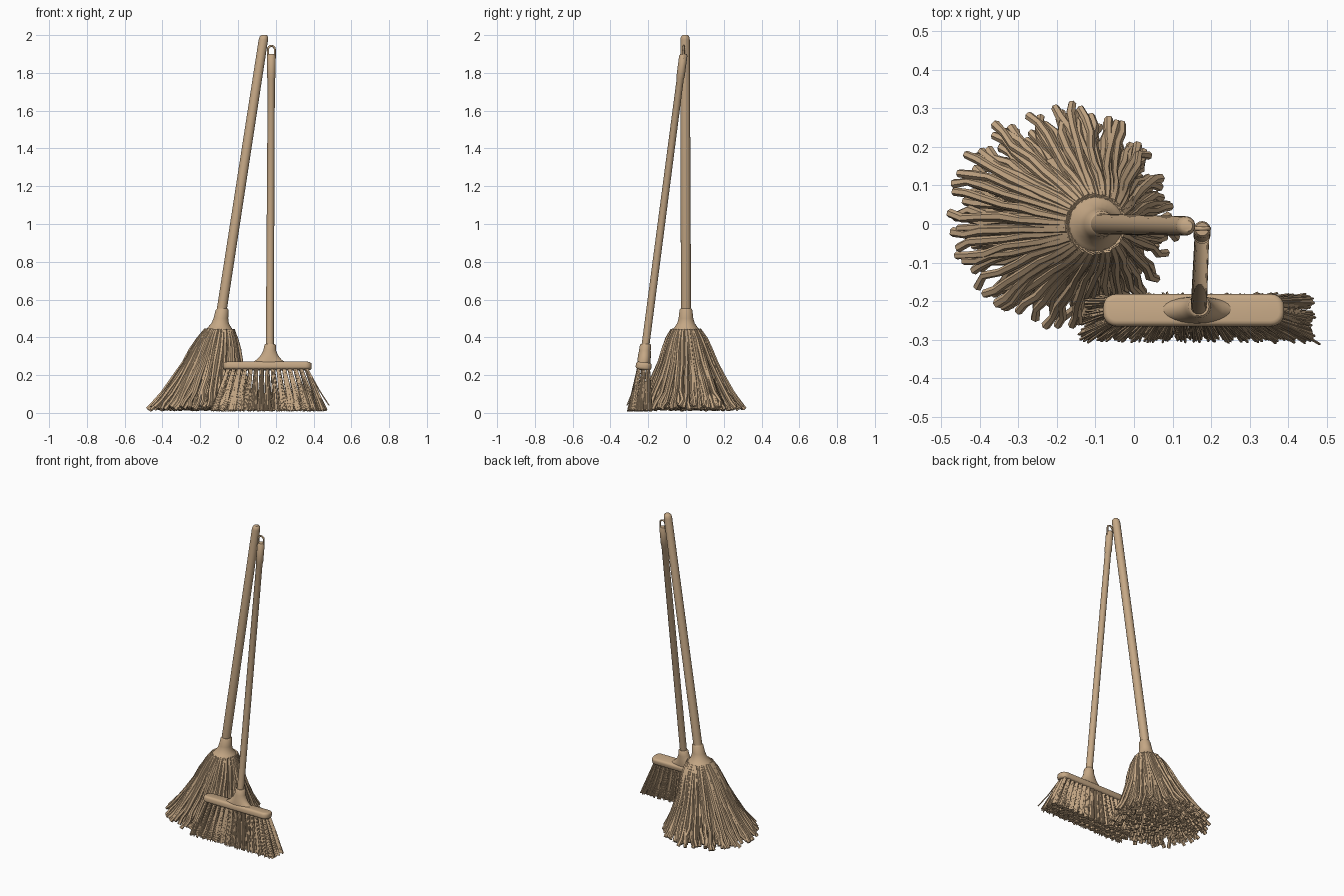
import bpy, bmesh, math, random
from mathutils import Vector, Matrix

random.seed(4)
rnd = random.uniform
if "Cube" in bpy.data.objects:
    bpy.data.objects.remove(bpy.data.objects["Cube"])

tan = bpy.data.materials.new("straw_tan")
tan.use_nodes = True
TAN = (0.56, 0.39, 0.235, 1)
tan.diffuse_color = TAN
tan.node_tree.nodes["Principled BSDF"].inputs["Base Color"].default_value = TAN


def finish(name, bm):
    bmesh.ops.recalc_face_normals(bm, faces=bm.faces)
    mesh = bpy.data.meshes.new(name)
    bm.to_mesh(mesh)
    bm.free()
    mesh.materials.append(tan)
    ob = bpy.data.objects.new(name, mesh)
    bpy.context.collection.objects.link(ob)
    bpy.ops.object.select_all(action="DESELECT")
    ob.select_set(True)
    bpy.context.view_layer.objects.active = ob
    bpy.ops.object.shade_smooth_by_angle(angle=math.radians(45))
    return ob


def loft(bm, rings, sides=24):
    """Skin level elliptical rings given as (centre, rx, ry)."""
    loops = []
    for c, rx, ry in rings:
        turn = [2 * math.pi * k / sides for k in range(sides)]
        loops.append([bm.verts.new(Vector(c) + Vector((rx * math.cos(a), ry * math.sin(a), 0)))
                      for a in turn])
    for low, high in zip(loops, loops[1:]):
        for k in range(sides):
            n = (k + 1) % sides
            bm.faces.new((low[k], low[n], high[n], high[k]))
    bm.faces.new(loops[0][::-1])
    bm.faces.new(loops[-1])


def solid(name, rings, sides=24):
    bm = bmesh.new()
    loft(bm, rings, sides)
    return finish(name, bm)


def strands(name, paths, radius, resolution):
    """Turn a list of point paths into one mesh of capped tubes."""
    data = bpy.data.curves.new(name, "CURVE")
    data.dimensions = "3D"
    data.bevel_depth = radius
    data.bevel_resolution = resolution
    data.use_fill_caps = True
    for path in paths:
        s = data.splines.new("POLY")
        s.points.add(len(path) - 1)
        for p, co in zip(s.points, path):
            p.co = (*co, 1)
            p.radius = rnd(0.85, 1.15)
    data.materials.append(tan)
    ob = bpy.data.objects.new(name, data)
    bpy.context.collection.objects.link(ob)
    bpy.ops.object.select_all(action="DESELECT")
    ob.select_set(True)
    bpy.context.view_layer.objects.active = ob
    bpy.ops.object.convert(target="MESH")
    bpy.ops.object.shade_smooth_by_angle(angle=math.radians(50))
    return bpy.context.object


def along(a, b, z):
    """Point at height z on the line a-b."""
    a, b = Vector(a), Vector(b)
    return a.lerp(b, (z - a.z) / (b.z - a.z))


# Mop handle and ferrule
MOP_LOW, MOP_TOP = (-0.093, 0, 0.5), (0.138, -0.005, 2.0)
solid("mop_handle", [(along(MOP_LOW, MOP_TOP, z), r, r) for z, r in
                     ((0.5, 0.027), (1.975, 0.025), (1.992, 0.022), (2.0, 0.014))])
solid("mop_ferrule", [(along((-0.103, 0, 0.42), MOP_TOP, z), r, r) for z, r in
                      ((0.40, 0.096), (0.43, 0.084), (0.452, 0.062), (0.475, 0.046),
                       (0.50, 0.039), (0.545, 0.034), (0.553, 0.028))])

# Mop head: bell-shaped core under many loose strands
BELL = [(0.44, 0.072), (0.39, 0.102), (0.33, 0.128), (0.26, 0.152),
        (0.18, 0.190), (0.10, 0.232), (0.05, 0.264), (0.015, 0.290)]


def mop_axis(z):
    return along((-0.19, 0.02, 0), (-0.1, 0, 0.44), z)


solid("mop_core", [(mop_axis(z), r * 0.9, r * 0.9) for z, r in BELL[:5]], 32)

mop_paths = []
COUNT = 400
for i in range(COUNT):
    f = math.sqrt((i + 0.5) / COUNT)
    angle = i * math.pi * (3 - math.sqrt(5))
    drift, reach, lift = rnd(-0.12, 0.12), rnd(-0.015, 0.015), rnd(0, 0.022) * f
    path = []
    for k, (z, r) in enumerate(BELL):
        t = k / (len(BELL) - 1)
        a = angle + drift * t + rnd(-0.05, 0.05) * t
        q = mop_axis(z) + Vector((math.cos(a), math.sin(a), 0)) * (r * f + reach * t)
        q.z += lift * t
        if q.x > -0.13:
            q.y = max(q.y, -0.185)
        path.append(q)
    mop_paths.append(path)
strands("mop_strands", mop_paths, 0.0115, 1)

# Broom handle with hanging loop
BROOM_LOW, BROOM_TOP = (0.168, -0.222, 0.3), (0.177, -0.012, 1.91)
solid("broom_handle", [(along(BROOM_LOW, BROOM_TOP, z), r, r) for z, r in
                       ((0.3, 0.021), (1.77, 0.019), (1.775, 0.022), (1.89, 0.022), (1.9, 0.017))])
loop_mid = Vector((0.177, -0.012, 1.925))
loop = [loop_mid + Vector((0.018, 0, -0.05))]
loop += [loop_mid + Vector((0.018 * math.cos(a), 0, 0.018 * math.sin(a)))
         for a in (math.pi * k / 8 for k in range(9))]
loop.append(loop_mid + Vector((-0.018, 0, -0.05)))
strands("hanging_loop", [loop], 0.0055, 2)

# Broom neck flaring into the block
solid("broom_neck", [((0.163 + (z - 0.26) * 0.07, -0.224 + (z - 0.26) * 0.09, z), rx, ry)
                     for z, rx, ry in ((0.25, 0.115, 0.034), (0.268, 0.088, 0.035),
                                       (0.282, 0.066, 0.035), (0.305, 0.046, 0.034),
                                       (0.33, 0.034, 0.031), (0.36, 0.030, 0.029),
                                       (0.366, 0.024, 0.024))])

# Broom block: rounded bar, leaning with the handle
bm = bmesh.new()
bmesh.ops.create_cube(bm, size=1, matrix=Matrix.Diagonal((0.47, 0.084, 0.04, 1)))
upright = [e for e in bm.edges if abs(e.verts[0].co.z - e.verts[1].co.z) > 0.01]
bmesh.ops.bevel(bm, geom=upright, offset=0.034, segments=5, profile=0.5, affect="EDGES")
rims = [e for e in bm.edges if abs(e.verts[0].co.z - e.verts[1].co.z) < 0.001
        and e.calc_face_angle(0) > 1]
bmesh.ops.bevel(bm, geom=rims, offset=0.013, segments=3, profile=0.5, affect="EDGES")
bmesh.ops.transform(bm, verts=bm.verts, matrix=Matrix.Translation((0.155, -0.224, 0.248))
                    @ Matrix.Rotation(math.radians(-7), 4, "X"))
finish("broom_block", bm)

# Broom bristles: fanned rows of tufts, each a flared core wrapped in fibres
COLUMNS, ROWS = 15, 3
bm = bmesh.new()
fibres = []
for c in range(COLUMNS):
    for r in range(ROWS):
        u, v = 2 * c / (COLUMNS - 1) - 1, 2 * r / (ROWS - 1) - 1
        top = Vector((0.155 + u * 0.205, -0.225 + v * 0.024, 0.238))
        foot = Vector((0.163 + u * 0.285, -0.244 + v * 0.043, 0.016))
        loft(bm, [(foot, 0.018, 0.016), (foot.lerp(top, 0.5), 0.013, 0.012),
                  (top, 0.008, 0.008)], 8)
        for k in range(16):
            a = 2 * math.pi * k / 16 + rnd(-0.2, 0.2)
            out = Vector((math.cos(a), math.sin(a), 0))
            spread = rnd(0.014, 0.023)
            end = foot + out * spread + Vector((0, 0, rnd(-0.008, 0.006)))
            mid = foot.lerp(top, 0.45) + out * rnd(0.011, 0.015)
            fibres.append([top + out * 0.007, mid, end])
finish("bristle_tufts", bm)
fibres.append([(0.37, -0.25, 0.23), (0.43, -0.28, 0.12), (0.482, -0.312, 0.04)])
strands("bristle_fibres", fibres, 0.0035, 0)
